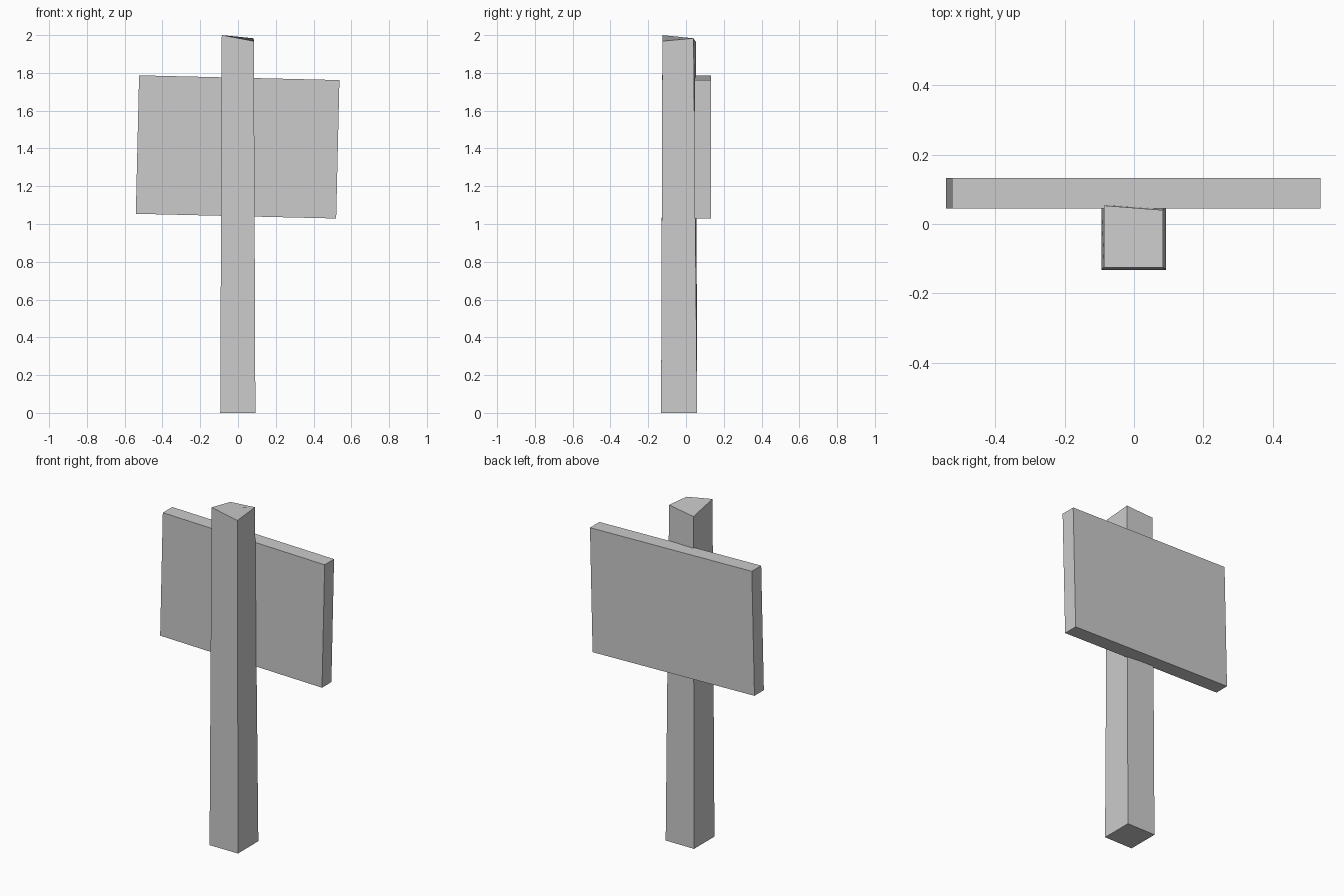
import bpy, bmesh, math
from mathutils import Matrix

if "Cube" in bpy.data.objects:
    bpy.data.objects.remove(bpy.data.objects["Cube"])


def make_object(name, bm):
    bmesh.ops.recalc_face_normals(bm, faces=bm.faces)
    mesh = bpy.data.meshes.new(name)
    bm.to_mesh(mesh)
    bm.free()
    obj = bpy.data.objects.new(name, mesh)
    bpy.context.collection.objects.link(obj)
    return obj


# Post: slightly tapered, with a rough uneven cut at the top
bottom = [(-0.094, -0.132, 0), (0.092, -0.132, 0), (0.092, 0.059, 0), (-0.094, 0.059, 0)]
top = [(-0.086, -0.125, 2.0), (0.084, -0.125, 1.968), (0.083, 0.04, 1.983), (-0.086, 0.053, 1.964)]
bm = bmesh.new()
low = [bm.verts.new(p) for p in bottom]
high = [bm.verts.new(p) for p in top]
bm.faces.new(low[::-1])
bm.faces.new(high)
for i in range(4):
    j = (i + 1) % 4
    bm.faces.new((low[i], low[j], high[j], high[i]))
make_object("post", bm)

# Sign board: thin box on the back of the post, hung a little crooked
bm = bmesh.new()
bmesh.ops.create_cube(bm, size=1.0, matrix=Matrix.Diagonal((1.061, 0.088, 0.733, 1)))
board = make_object("sign_board", bm)
board.location = (-0.002, 0.088, 1.408)
board.rotation_euler.y = math.radians(1.35)
